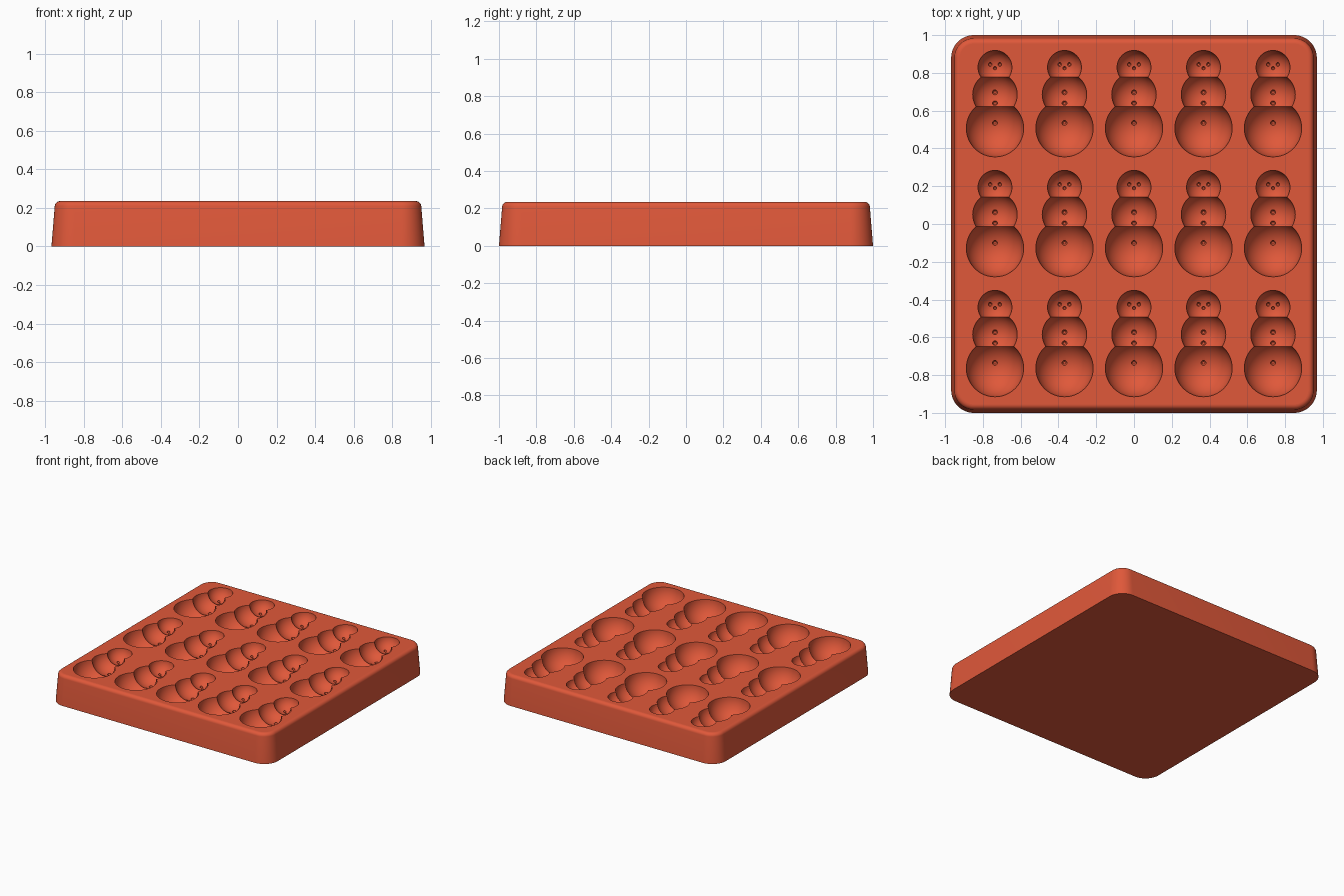
import bpy, bmesh
from math import sin, cos, pi, radians, sqrt
from mathutils import Matrix

default = bpy.data.objects.get("Cube")
if default:
    bpy.data.objects.remove(default, do_unlink=True)

HEIGHT = 0.235
COLUMNS = [0.368 * i for i in range(-2, 3)]
ROWS = [0.635 * i for i in (-1, 0, 1)]

red = bpy.data.materials.new("terracotta red")
red.use_nodes = True
red.diffuse_color = (0.745, 0.098, 0.042, 1)
red.node_tree.nodes["Principled BSDF"].inputs["Base Color"].default_value = red.diffuse_color


def make_object(name, bm):
    mesh = bpy.data.meshes.new(name)
    bm.to_mesh(mesh)
    bm.free()
    mesh.materials.append(red)
    obj = bpy.data.objects.new(name, mesh)
    bpy.context.collection.objects.link(obj)
    return obj


def rounded_rectangle(bm, half_x, half_y, radius, z, steps=12):
    loop = []
    for corner, (sx, sy) in enumerate([(1, 1), (-1, 1), (-1, -1), (1, -1)]):
        for i in range(steps + 1):
            a = (corner + i / steps) * pi / 2
            loop.append(bm.verts.new((sx * (half_x - radius) + radius * cos(a),
                                      sy * (half_y - radius) + radius * sin(a), z)))
    return loop


# Tray: tapered rounded slab with a filleted top edge
def build_tray():
    bm = bmesh.new()
    fillet = 0.028
    profile = [(0, 0)]
    for i in range(9):
        a = radians(5 + 85 * i / 8)
        profile.append((0.017 + fillet * (1 - cos(a)), HEIGHT - fillet * (1 - sin(a))))
    loops = [rounded_rectangle(bm, 0.968 - d, 1 - d, 0.12 - d, z) for d, z in profile]
    for low, high in zip(loops, loops[1:]):
        for i in range(len(low)):
            j = (i + 1) % len(low)
            bm.faces.new((low[i], low[j], high[j], high[i]))
    bm.faces.new(loops[0][::-1])
    bm.faces.new(loops[-1])
    bmesh.ops.recalc_face_normals(bm, faces=bm.faces)
    return make_object("mould_tray", bm)


# One cutter holds the same set of spheres for every cavity
def build_cutter(name, spheres, segments):
    bm = bmesh.new()
    for cx in COLUMNS:
        for cy in ROWS:
            for x, y, z, r in spheres:
                bmesh.ops.create_uvsphere(bm, u_segments=segments, v_segments=segments // 2, radius=r,
                                          matrix=Matrix.Translation((cx + x, cy + y, z)))
    obj = make_object(name, bm)
    obj.hide_render = True
    return obj


# Cavity spheres as (y offset, radius) in the middle row
BODY, CHEST, HEAD = (-0.128, 0.152), (0.05, 0.118), (0.194, 0.09)


# Small dent centred on the floor of a cavity sphere
def dent(ball, x, y, r):
    return x, y, HEIGHT - sqrt(ball[1] ** 2 - x ** 2 - (y - ball[0]) ** 2), r


dents = [dent(BODY, 0, -0.1, 0.014), dent(CHEST, 0, 0.062, 0.014), dent(CHEST, 0, 0.004, 0.014),
         dent(HEAD, 0, 0.19, 0.01)]
dents += [dent(HEAD, s * 0.026, 0.21, 0.011) for s in (-1, 1)]

# Slightly raised centres keep the sphere equators clear of the tray's top face
cutters = [build_cutter(name, [(0, y, HEIGHT + 0.002, r)], 48)
           for name, (y, r) in (("body_cutter", BODY), ("chest_cutter", CHEST), ("head_cutter", HEAD))]
cutters.append(build_cutter("dent_cutter", dents, 12))

tray = build_tray()
bpy.ops.object.select_all(action='DESELECT')
tray.select_set(True)
bpy.context.view_layer.objects.active = tray
for cutter in cutters:
    mod = tray.modifiers.new(cutter.name, 'BOOLEAN')
    mod.operation = 'DIFFERENCE'
    mod.solver = 'EXACT'
    mod.object = cutter
    bpy.ops.object.modifier_apply(modifier=mod.name)
    bpy.data.objects.remove(cutter, do_unlink=True)

# Smooth curves, crisp cavity rims, flat top and base
bpy.ops.object.shade_smooth_by_angle(angle=radians(30))
for face in tray.data.polygons:
    if abs(face.normal.z) > 0.999 and not 0.001 < face.center.z < HEIGHT - 0.001:
        face.use_smooth = False
